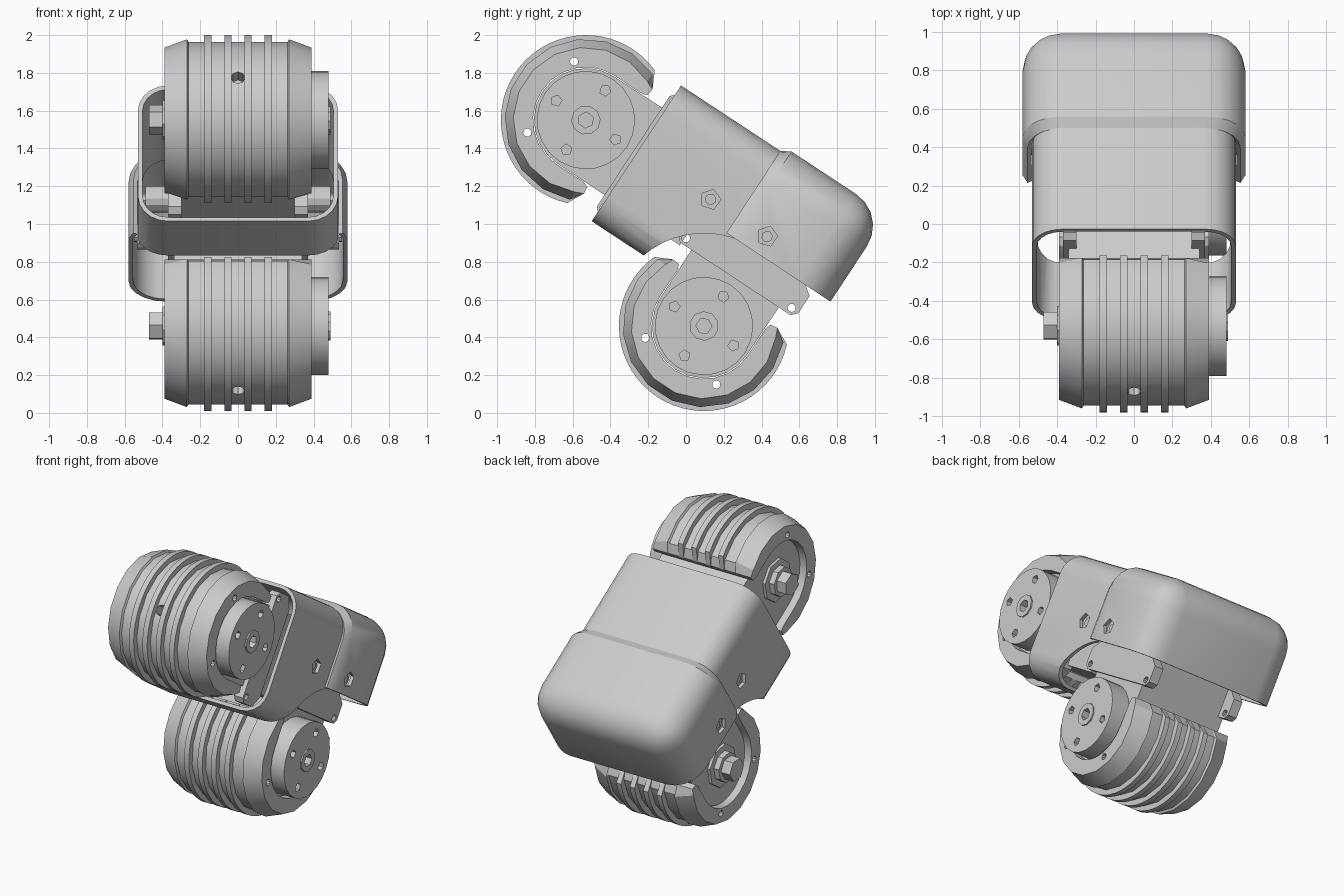
import bpy, bmesh
from math import pi, cos, sin, acos, atan2
from mathutils import Matrix, Vector

cube = bpy.data.objects.get("Cube")
if cube:
    bpy.data.objects.remove(cube)

grey = bpy.data.materials.new("light_grey")
grey.use_nodes = True
COLOUR = (0.6, 0.6, 0.6, 1)
grey.diffuse_color = COLOUR
grey.node_tree.nodes["Principled BSDF"].inputs["Base Color"].default_value = COLOUR

# Joint frames: local x is the hinge axis, y points into the shell
SLOPE = atan2(-0.55, 0.835)
UPPER = Matrix.Translation((0, -0.53, 1.55)) @ Matrix.Rotation(SLOPE, 4, 'X')
LOWER = Matrix.Translation((0, 0.095, 0.46)) @ Matrix.Rotation(SLOPE + pi / 2, 4, 'X')
LOWER_IN_UPPER = (1.12, -0.566)


def make(name, bm):
    bmesh.ops.recalc_face_normals(bm, faces=bm.faces)
    mesh = bpy.data.meshes.new(name)
    bm.to_mesh(mesh)
    bm.free()
    mesh.materials.append(grey)
    ob = bpy.data.objects.new(name, mesh)
    bpy.context.collection.objects.link(ob)
    return ob


def loft(name, sections):
    """Skin closed loops of 3D points and cap both ends."""
    bm = bmesh.new()
    loops = [[bm.verts.new(p) for p in s] for s in sections]
    n = len(loops[0])
    for a, b in zip(loops, loops[1:]):
        for i in range(n):
            j = (i + 1) % n
            bm.faces.new((a[i], a[j], b[j], b[i]))
    bm.faces.new(loops[0])
    bm.faces.new(loops[-1])
    return make(name, bm)


def prism(name, pts, x0, x1):
    return loft(name, [[(x, y, z) for y, z in pts] for x in (x0, x1)])


def arc(r, a0, a1, n):
    return [(r * cos(a0 + (a1 - a0) * i / n), r * sin(a0 + (a1 - a0) * i / n))
            for i in range(n + 1)]


def disc(name, r, x0, x1, sides=24, at=(0, 0), turn=0):
    pts = arc(r, turn, turn + 2 * pi, sides)[:-1]
    return prism(name, [(at[0] + y, at[1] + z) for y, z in pts], x0, x1)


def apply(ob, mod):
    bpy.context.view_layer.objects.active = ob
    bpy.ops.object.modifier_apply(modifier=mod.name)


def cut(ob, *cutters):
    for c in cutters:
        mod = ob.modifiers.new("cut", 'BOOLEAN')
        mod.operation = 'DIFFERENCE'
        mod.solver = 'EXACT'
        mod.object = c
        apply(ob, mod)
        bpy.data.objects.remove(c)


def solidify(ob, t):
    mod = ob.modifiers.new("wall", 'SOLIDIFY')
    mod.thickness = t
    mod.offset = -1
    apply(ob, mod)


def place(frame, *obs):
    bpy.ops.object.select_all(action='DESELECT')
    for ob in obs:
        ob.matrix_world = frame
        ob.select_set(True)
    bpy.context.view_layer.objects.active = obs[0]
    bpy.ops.object.shade_smooth_by_angle(angle=0.52)


def c_profile(r, n, inner=0.28):
    """C-shaped outline, open towards +y."""
    a = acos(0.16 / r)
    return (arc(r, a, 2 * pi - a, n) + [(0.205, -0.33), (0.2, -0.29), (0.17, -inner)]
            + arc(inner, 1.5 * pi, 0.5 * pi, 12)
            + [(0.17, inner), (0.2, 0.29), (0.205, 0.33)])


def cover_holes():
    return [disc("cutter", 0.022, -1, 1, 10, (-0.223, s * 0.225)) for s in (1, -1)]


def motor(side, frame):
    # Wrap-around cover with bevelled ends
    shape = [(-0.39, 0.385), (-0.27, 0.43), (-0.262, 0.415),
             (0.262, 0.415), (0.27, 0.43), (0.39, 0.385)]
    cover = loft(side + "_cover", [[(x, y, z) for y, z in c_profile(r, 11)] for x, r in shape])
    cut(cover, *cover_holes())
    # Recessed screw hole at the middle of the cover
    bm = bmesh.new()
    bmesh.ops.create_cone(bm, cap_ends=True, segments=8, radius1=0.037, radius2=0.037, depth=0.2,
                          matrix=Matrix.Translation((0, -0.43, 0)) @ Matrix.Rotation(pi / 2, 4, 'X'))
    cut(cover, make("cutter", bm))
    parts = [cover]
    # Cooling fins
    for i, x in enumerate((-0.16, -0.053, 0.053, 0.16)):
        fin = prism(f"{side}_fin_{i + 1}", c_profile(0.45, 36, 0.285), x - 0.019, x + 0.019)
        cut(fin, *cover_holes())
        parts.append(fin)
    # Motor body with rounded back
    body = prism(side + "_motor_body",
                 [(0.78, 0.28)] + arc(0.275, pi / 2, 1.5 * pi, 12) + [(0.78, -0.28)], -0.34, 0.34)
    parts.append(body)
    # Mounting ears
    for s in (1, -1):
        ear = prism(f"{side}_mounting_plate_{'left' if s > 0 else 'right'}",
                    [(0.33, 0.38), (0.3, 0.35), (0.3, -0.35), (0.33, -0.38), (0.44, -0.38),
                     (0.5, -0.3), (0.5, 0.3), (0.44, 0.38)], s * 0.3, s * 0.37)
        cut(ear, *[disc("cutter", 0.022, -1, 1, 10, (0.336, t * 0.335)) for t in (1, -1)])
        parts.append(ear)
    # Output disc with screw holes and hub
    horn = disc(side + "_output_disc", 0.26, 0.33, 0.48)
    cut(horn, *[disc("cutter", 0.03, 0.43, 0.6, 5, (0.187 * cos(a), 0.187 * sin(a)), a)
                for a in (0, pi / 2, pi, 1.5 * pi)])
    hub = disc(side + "_hub", 0.078, 0.47, 0.49, 10)
    cut(horn, disc("cutter", 0.042, 0.44, 0.6, 6))
    cut(hub, disc("cutter", 0.042, 0.4, 0.6, 6))
    # Idler washer and nut on the far side
    washer = disc(side + "_washer", 0.15, -0.36, -0.33, 8)
    collar = disc(side + "_collar", 0.105, -0.4, -0.33, 8)
    nut = disc(side + "_nut", 0.08, -0.47, -0.33, 6)
    place(frame, *parts, horn, hub, washer, collar, nut)


motor("upper", UPPER)
motor("lower", LOWER)


# Forearm tube: rounded rectangle, open at both ends
def rounded_rect(w, h, r, n=5):
    pts = []
    for k, (sx, sz) in enumerate(((1, 1), (-1, 1), (-1, -1), (1, -1))):
        pts += [(sx * (w - r) + p, sz * (h - r) + q)
                for p, q in arc(r, k * pi / 2, (k + 1) * pi / 2, n)]
    return pts


tube = loft("forearm_tube", [[(x, y, z) for x, z in rounded_rect(0.53, 0.43, 0.16)]
                             for y in (0.32, 1.0)])
bm = bmesh.new()
bm.from_mesh(tube.data)
bmesh.ops.delete(bm, geom=[f for f in bm.faces if len(f.verts) > 4], context='FACES_ONLY')
bm.to_mesh(tube.data)
bm.free()
solidify(tube, 0.025)
cut(tube, disc("cutter", 0.49, -1, 1, 48, LOWER_IN_UPPER),
    disc("cutter", 0.055, -1, 1, 5, (0.782, 0.012), 0.6))

# Elbow cap: bevelled box, open at the front and below
bm = bmesh.new()
bmesh.ops.create_cube(bm, size=1, matrix=Matrix.Translation((0, 1.305, 0.185))
                      @ Matrix.Diagonal((1.16, 0.61, 0.55, 1)))
bm.normal_update()
open_faces = [f for f in bm.faces if f.normal.y < -0.5 or f.normal.z < -0.5]
bmesh.ops.delete(bm, geom=open_faces, context='FACES')
bmesh.ops.bevel(bm, geom=[e for e in bm.edges if not e.is_boundary], offset=0.2,
                segments=5, profile=0.5, affect='EDGES')
front = [e for e in bm.edges if e.is_boundary and all(v.co.y < 1.01 for v in e.verts)]
lip = bmesh.ops.extrude_edge_only(bm, edges=front)["geom"]
for v in [g for g in lip if isinstance(g, bmesh.types.BMVert)]:
    height = max(0, v.co.z) / 0.46
    v.co = Vector((v.co.x * 0.955, v.co.y - 0.05, v.co.z - 0.03 * height))
cap = make("elbow_cap", bm)
# Keep the wall thickening on the inner side
if sum(f.normal.dot(f.center - Vector((0, 1.2, 0))) for f in cap.data.polygons) < 0:
    cap.data.flip_normals()
solidify(cap, 0.025)
cut(cap, disc("cutter", 0.055, -1, 1, 5, (1.14, 0.015), 0.6))

# Shell screws reaching from the motor bodies to the side walls
screws = []
for s, hand in ((1, "left"), (-1, "right")):
    for part, y, out in (("forearm", 0.782, 0.505), ("elbow", 1.14, 0.55)):
        seat = disc(f"{part}_screw_seat_{hand}", 0.07, s * 0.33, s * (out - 0.015), 12, (y, 0.013))
        screws += [seat, disc(f"{part}_screw_{hand}", 0.03, s * 0.33, s * out, 8, (y, 0.013))]
place(UPPER, tube, cap, *screws)
